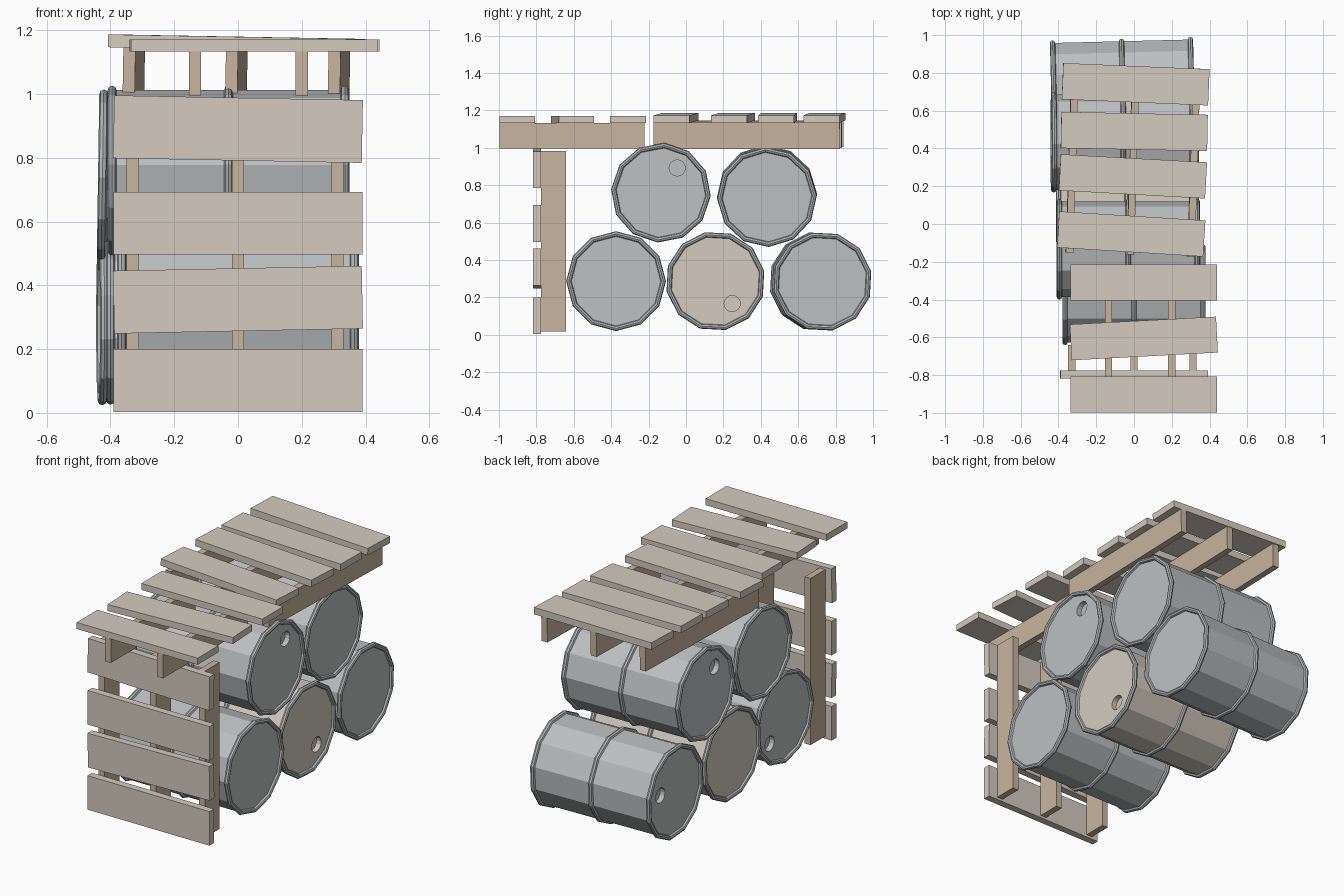
import bpy
from math import radians
from mathutils import Matrix, Euler, Vector

if "Cube" in bpy.data.objects:
    bpy.data.objects.remove(bpy.data.objects["Cube"])


def material(name, rgb):
    m = bpy.data.materials.new(name)
    m.diffuse_color = (*rgb, 1)
    m.use_nodes = True
    m.node_tree.nodes["Principled BSDF"].inputs["Base Color"].default_value = m.diffuse_color
    return m


BOARD = material("pale_wood", (0.66, 0.60, 0.52))
RAIL = material("brown_wood", (0.58, 0.46, 0.35))
STEEL = material("drum_grey", (0.51, 0.53, 0.54))
HOOP = material("hoop_grey", (0.45, 0.47, 0.48))
AXIS_X = Matrix.Rotation(radians(90), 4, 'Y')


def finish(name, matrix, mat):
    o = bpy.context.object
    o.name = name
    o.matrix_world = matrix
    if mat:
        o.data.materials.append(mat)
    bpy.context.view_layer.update()
    return o


def box(name, frame, centre, size, mat, rot=(0, 0, 0)):
    bpy.ops.mesh.primitive_cube_add(size=1)
    o = finish(name, Matrix(), mat)
    o.data.transform(Matrix.Diagonal((*size, 1)))
    o.matrix_world = frame @ Matrix.Translation(centre) @ Euler(rot).to_matrix().to_4x4()
    return o


def drum(name, centre, roll, bung_side, bung, pitch=0, yaw=0, mat=STEEL):
    radius, half = 0.253, 0.365
    frame = Matrix.Translation(centre) @ Euler((0, pitch, yaw)).to_matrix().to_4x4()
    rolled = frame @ Matrix.Rotation(radians(roll), 4, 'X')
    # drum shell
    bpy.ops.mesh.primitive_cylinder_add(vertices=12, radius=radius, depth=2 * half)
    body = finish(name + "_body", rolled @ AXIS_X, mat)
    # recessed bung hole in one lid
    bpy.ops.mesh.primitive_cylinder_add(vertices=16, radius=0.043, depth=0.06)
    hole = Vector((bung_side * half, *bung))
    cutter = finish(name + "_cutter", frame @ Matrix.Translation(hole) @ AXIS_X, mat)
    cutter.hide_render = True
    bpy.context.view_layer.objects.active = body
    mod = body.modifiers.new("bung", 'BOOLEAN')
    mod.operation = 'DIFFERENCE'
    mod.solver = 'EXACT'
    mod.object = cutter
    bpy.ops.object.modifier_apply(modifier=mod.name)
    bpy.data.objects.remove(cutter)
    # end rims and middle hoop
    for label, x in (("left_rim", -half), ("middle_hoop", 0), ("right_rim", half)):
        bpy.ops.mesh.primitive_torus_add(major_segments=12, minor_segments=8,
                                         major_radius=radius, minor_radius=0.014)
        finish(f"{name}_{label}", rolled @ Matrix.Translation((x, 0, 0)) @ AXIS_X, HOOP)


# stack of drums: three below, two above
drum("front_lower_drum", (0.0, -0.374, 0.287), 0, -1, (0.13, -0.105))
drum("middle_lower_drum", (-0.035, 0.157, 0.287), 12, 1, (0.09, -0.12), mat=BOARD)
drum("back_lower_drum", (-0.06, 0.72, 0.285), 12, -1, (0.135, 0.03), yaw=0.025)
drum("front_upper_drum", (-0.03, -0.134, 0.76), -4, 1, (0.087, 0.132))
drum("back_upper_drum", (-0.06, 0.433, 0.742), 2, -1, (-0.09, 0.12), pitch=0.015)

# upright pallet at the front
world = Matrix()
for i, (z, tilt) in enumerate(((0.102, 0), (0.355, -0.02), (0.595, 0), (0.89, 0.019))):
    box(f"wall_board_{i}", world, (0, -0.797, z), (0.78, 0.042, 0.197), BOARD, (0, tilt, 0))
for i, x in enumerate((-0.33, 0, 0.312)):
    box(f"wall_post_{i}", world, (x, -0.709, 0.5), (0.038, 0.135, 0.965), RAIL)

# front roof pallet
for i, (y, yaw) in enumerate(((-0.902, 0), (-0.606, 0.053), (-0.31, 0))):
    box(f"front_roof_board_{i}", world, (0.052, y, 1.152), (0.775, 0.19, 0.038), BOARD, (0, 0, yaw))
for i, x in enumerate((-0.135, 0.2)):
    box(f"front_roof_rail_{i}", world, (x, -0.61, 1.064), (0.038, 0.775, 0.138), RAIL)

# back roof pallet, slightly twisted and tipped
frame = Matrix.Translation((-0.005, 0.335, 1.07)) @ Euler((0, 0.018, -0.03)).to_matrix().to_4x4()
for i, (y, yaw) in enumerate(((0.405, -0.012), (0.155, 0.01), (-0.083, -0.025), (-0.388, -0.032))):
    box(f"back_roof_board_{i}", frame, (0, y, 0.09), (0.775, 0.192, 0.04), BOARD, (0, 0, yaw))
for i, x in enumerate((-0.322, 0, 0.322)):
    box(f"back_roof_rail_{i}", frame, (x, 0, 0), (0.038, 0.995, 0.14), RAIL)
